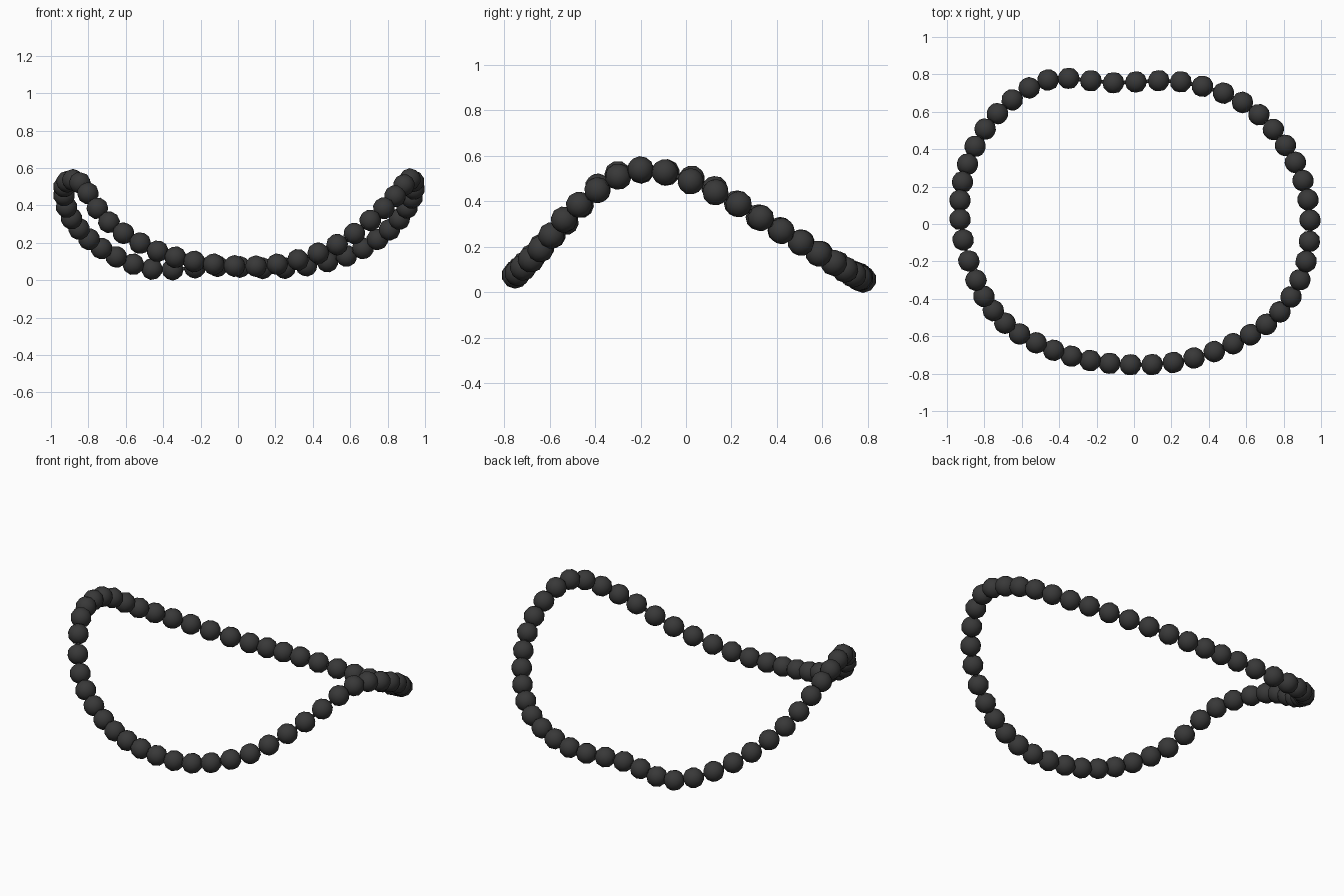
import bpy
import bmesh
from mathutils import Vector

cube = bpy.data.objects.get("Cube")
if cube:
    bpy.data.objects.remove(cube, do_unlink=True)

BEAD_RADIUS = 0.059
BEADS_PER_SPAN = 3

# Control points of the closed strand, one for every third bead
PATH = [Vector(p) for p in (
    (.21, -.74, .085), (.53, -.64, .19), (.78, -.47, .385), (.92, -.2, .54),
    (.93, .13, .44), (.81, .42, .27), (.58, .65, .13), (.25, .76, .065),
    (-.11, .755, .075), (-.46, .77, .06), (-.73, .59, .17), (-.89, .32, .33),
    (-.93, .025, .5), (-.845, -.3, .52), (-.69, -.53, .31),
    (-.43, -.675, .155), (-.13, -.745, .085))]


def make_material(name, color):
    mat = bpy.data.materials.new(name)
    mat.use_nodes = True
    mat.diffuse_color = color
    mat.node_tree.nodes["Principled BSDF"].inputs["Base Color"].default_value = color
    return mat


def strand_point(span, t):
    """Smooth closed interpolation through the control points."""
    a, b, c, d = (PATH[(span + k) % len(PATH)] for k in (-1, 0, 1, 2))
    return 0.5 * (2 * b + (c - a) * t + (2 * a - 5 * b + 4 * c - d) * t ** 2
                  + (3 * b - a - 3 * c + d) * t ** 3)


def link(name, data):
    obj = bpy.data.objects.new(name, data)
    bpy.context.collection.objects.link(obj)
    return obj


charcoal = make_material("charcoal", (0.04, 0.04, 0.04, 1))
centers = [strand_point(i, k / BEADS_PER_SPAN)
           for i in range(len(PATH)) for k in range(BEADS_PER_SPAN)]

# Shared low-poly bead mesh
bead_mesh = bpy.data.meshes.new("bead")
bm = bmesh.new()
bmesh.ops.create_icosphere(bm, subdivisions=2, radius=BEAD_RADIUS)
for face in bm.faces:
    face.smooth = True
bm.to_mesh(bead_mesh)
bm.free()
bead_mesh.materials.append(charcoal)

# Beads, each turned along the strand
for i, center in enumerate(centers):
    tangent = centers[(i + 1) % len(centers)] - centers[i - 1]
    bead = link(f"bead_{i + 1:02d}", bead_mesh)
    bead.location = center
    bead.rotation_euler = tangent.to_track_quat('Z', 'Y').to_euler()

# Thin cord running through the beads
cord_curve = bpy.data.curves.new("cord", 'CURVE')
cord_curve.dimensions = '3D'
cord_curve.bevel_depth = 0.01
cord_curve.bevel_resolution = 1
spline = cord_curve.splines.new('POLY')
spline.points.add(len(centers) - 1)
for point, center in zip(spline.points, centers):
    point.co = (*center, 1)
spline.use_cyclic_u = True
cord_curve.materials.append(charcoal)
link("cord", cord_curve)
